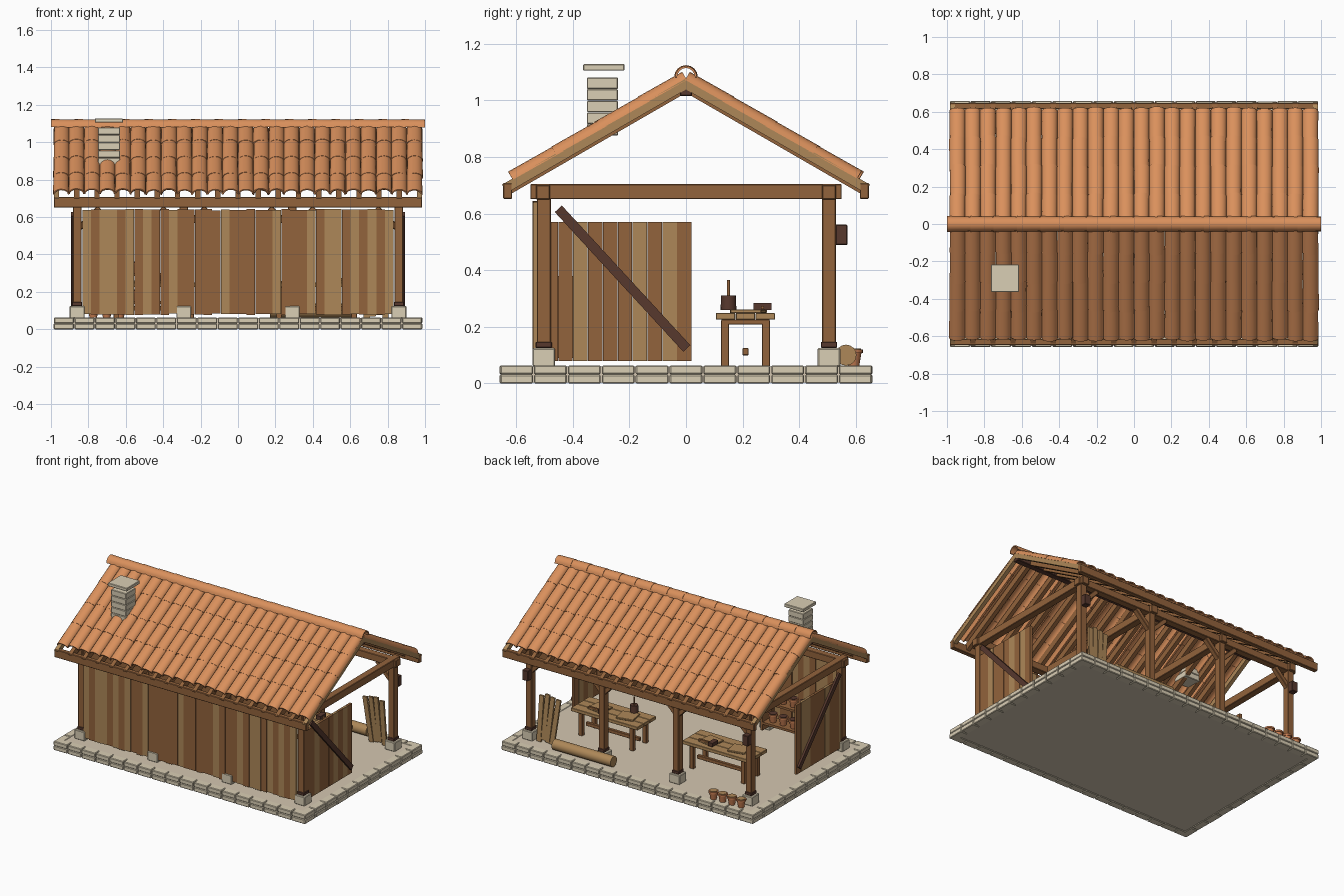
import bpy, bmesh, math, random
from mathutils import Matrix, Vector

random.seed(7)
if "Cube" in bpy.data.objects:
    bpy.data.objects.remove(bpy.data.objects["Cube"])


def material(name, rgb):
    m = bpy.data.materials.new(name)
    m.use_nodes = True
    m.diffuse_color = (*rgb, 1)
    m.node_tree.nodes["Principled BSDF"].inputs["Base Color"].default_value = (*rgb, 1)
    return m


MATS = [material("wood", (0.29, 0.125, 0.045)),
        material("pale wood", (0.42, 0.245, 0.098)),
        material("dark wood", (0.095, 0.04, 0.027)),
        material("stone", (0.7, 0.62, 0.46)),
        material("floor stone", (0.66, 0.57, 0.44)),
        material("roof tile", (0.7, 0.28, 0.107)),
        material("clay", (0.58, 0.21, 0.085))]
WOOD, PALE, DARK, STONE, FLOOR, TILE, CLAY = range(7)


def paint(verts, mat):
    for f in {f for v in verts for f in v.link_faces}:
        f.material_index = mat


def box(bm, c, size, mat=WOOD, rot=(0, 0, 0)):
    r = Matrix.Rotation(rot[2], 4, 'Z') @ Matrix.Rotation(rot[1], 4, 'Y') @ Matrix.Rotation(rot[0], 4, 'X')
    m = Matrix.Translation(c) @ r @ Matrix.Diagonal((*size, 1))
    paint(bmesh.ops.create_cube(bm, size=1, matrix=m)["verts"], mat)


def cone(bm, c, r1, r2, h, mat, axis='Z'):
    m = Matrix.Translation(c) @ (Matrix.Rotation(math.pi / 2, 4, 'Y') if axis == 'X' else Matrix())
    v = bmesh.ops.create_cone(bm, cap_ends=True, segments=16, radius1=r1, radius2=r2, depth=h, matrix=m)
    paint(v["verts"], mat)


def finish(bm, name, bevel=0, smooth=False):
    bmesh.ops.recalc_face_normals(bm, faces=bm.faces[:])
    me = bpy.data.meshes.new(name)
    bm.to_mesh(me)
    bm.free()
    ob = bpy.data.objects.new(name, me)
    bpy.context.collection.objects.link(ob)
    for m in MATS:
        me.materials.append(m)
    if bevel:
        mod = ob.modifiers.new("Bevel", 'BEVEL')
        mod.width, mod.segments = bevel, 1
    if smooth:
        bpy.ops.object.select_all(action='DESELECT')
        ob.select_set(True)
        bpy.context.view_layer.objects.active = ob
        bpy.ops.object.shade_smooth_by_angle(angle=math.radians(40))


def arch(bm, frame, u, s0, s1, w0, w1, h, n0=0, n1=0, t=0.007, seg=8):
    """Thick half-round tile from s0 to s1 in a (u, s, n) frame."""
    rings = []
    for s, w, n in ((s0, w0, n0), (s1, w1, n1)):
        for k in (0, t):
            rings.append([bm.verts.new(frame(u + (w - k) * math.cos(a), s, n + (h - k) * math.sin(a)))
                          for a in (math.pi * i / seg for i in range(seg + 1))])
    a, b, c, d = rings
    quads = [(p[i], p[i + 1], q[i + 1], q[i])
             for p, q in ((a, c), (b, d), (a, b), (c, d)) for i in range(seg)]
    quads += [(a[i], b[i], d[i], c[i]) for i in (0, seg)]
    for q in quads:
        bm.faces.new(q).material_index = TILE


# Stone base: slab and two courses of edging
bm = bmesh.new()
box(bm, (0, 0, 0.032), (1.88, 1.23, 0.056), FLOOR)
finish(bm, "floor_slab")
bm = bmesh.new()
for z in (0.0155, 0.0475):
    for side in (-1, 1):
        for count, half, across, swap in ((18, 0.985, 0.63, False), (11, 0.658, 0.957, True)):
            step = 2 * half / count
            for i in range(count):
                p = -half + step * (i + 0.5)
                o = side * (across + random.uniform(-0.002, 0.001))
                box(bm, (o, p, z) if swap else (p, o, z),
                    (0.055, step - 0.004, 0.031) if swap else (step - 0.004, 0.055, 0.031), STONE)
finish(bm, "edging_stones", 0.004)

# Posts with stone footings, collars and knee braces
POSTS = (-0.86, -0.29, 0.29, 0.86)
feet, posts = bmesh.new(), bmesh.new()
for x in POSTS:
    for y in (-0.502, 0.505):
        box(feet, (x, y, 0.092), (0.08, 0.08, 0.065), STONE)
        box(posts, (x, y, 0.39), (0.046, 0.05, 0.53))
        box(posts, (x, y, 0.136), (0.054, 0.058, 0.022), DARK)
        for d in (-1, 1):
            if y > 0 and abs(x + d * 0.1) < 0.9:
                box(posts, (x + d * 0.06, y, 0.59), (0.03, 0.035, 0.17), WOOD, (0, d * math.pi / 4, 0))
for x in (-0.86, 0.86):
    box(posts, (x, 0.549, 0.525), (0.045, 0.042, 0.072), DARK)
finish(feet, "post_footings", 0.004)
finish(posts, "posts", 0.003)

# Horizontal timbers
bm = bmesh.new()
for y in (-0.505, 0.505):
    box(bm, (0, y, 0.675), (1.8, 0.05, 0.05))
for y in (-0.63, 0.63):
    box(bm, (0, y, 0.68), (1.97, 0.032, 0.056))
for x in POSTS:
    box(bm, (x, 0, 0.677), (0.05, 1.1, 0.053))
box(bm, (0, 0, 1.036), (1.96, 0.042, 0.042), DARK)
finish(bm, "beams", 0.003)

# Roof frame: rafters on both slopes, shallower pale ones at the gable ends
PITCH, APEX = math.radians(30), 1.077


def slope(side):
    c, s = math.cos(PITCH), math.sin(PITCH)
    return lambda u, d, n: Vector((u, side * (d * c + n * s), APEX - d * s + n * c))


bm = bmesh.new()
RAFTERS = 19
for side in (-1, 1):
    for i in range(RAFTERS):
        x = -0.97 + 1.94 * i / (RAFTERS - 1)
        end = i in (0, RAFTERS - 1)
        depth = 0.034 if end else 0.044
        box(bm, slope(side)(x, 0.375, -depth / 2), (0.028, 0.75, depth), PALE if end else WOOD,
            (-side * PITCH, 0, 0))
finish(bm, "rafters")

# Roof tiles in overlapping courses, and the ridge cap
bm = bmesh.new()
COLS, ROWS, LENGTH = 24, 4, 0.705
step = 1.97 / COLS
for side in (-1, 1):
    for c in range(COLS):
        for r in range(ROWS):
            x = -0.985 + step * (c + 0.5) + random.uniform(-0.002, 0.002)
            low = LENGTH * (r + 1) / ROWS + random.uniform(-0.008, 0.004)
            arch(bm, slope(side), x, max(0, LENGTH * r / ROWS - 0.025), low, 0.0415, 0.043, 0.033, -0.006, -0.004)
finish(bm, "roof_tiles", smooth=True)
bm = bmesh.new()
CAPS = 16
for i in range(CAPS):
    x = -1 + 2 * i / CAPS
    arch(bm, lambda u, s, n: Vector((s, u, 1.08 + n)), 0, x, min(1, x + 2 / CAPS + 0.02),
         0.042, 0.039, 0.042, 0.002, -0.001)
finish(bm, "ridge_tiles", smooth=True)

# Chimney: stacked blocks and a raised cap slab
bm = bmesh.new()
for i in range(5):
    box(bm, (-0.69, -0.295, 0.896 + 0.041 * i), (0.117, 0.11, 0.04), STONE)
box(bm, (-0.69, -0.29, 1.116), (0.15, 0.146, 0.023), STONE)
finish(bm, "chimney", 0.003)


# Plank walls: full front wall over the middle posts and two half-width end walls
def plank_mat():
    return random.choice((WOOD, WOOD, PALE))


bm = bmesh.new()
for i in range(36):
    x = -0.832 + 1.664 * (i + 0.5) / 36
    box(bm, (x, -0.53 + random.uniform(-0.004, 0.004), 0.36),
        (0.0455, 0.016, 0.56 + random.uniform(-0.008, 0.008)), plank_mat())
finish(bm, "front_wall")
bm = bmesh.new()
for side in (-1, 1):
    for i in range(10):
        box(bm, (side * 0.87, -0.478 + 0.0525 * i, 0.325), (0.018, 0.051, 0.49), plank_mat())
    box(bm, (side * 0.886, -0.224, 0.37), (0.014, 0.67, 0.034), DARK, (-math.atan2(0.5, 0.46), 0, 0))
finish(bm, "end_walls")

# Work tables with boards on top
for name, cx in (("left_table", 0.42), ("right_table", -0.45)):
    bm = bmesh.new()
    for i in range(3):
        box(bm, (cx, 0.14 + 0.07 * i, 0.237), (0.52, 0.068, 0.024), PALE)
    for x in (-0.2, 0.2):
        box(bm, (cx + x, 0.21, 0.217), (0.03, 0.17, 0.018))
        for y in (0.138, 0.282):
            box(bm, (cx + x, y, 0.142), (0.03, 0.028, 0.165))
    box(bm, (cx, 0.21, 0.112), (0.42, 0.022, 0.025))
    for x, a in ((-0.12, 0.2), (0.1, -0.15)):
        box(bm, (cx + x, 0.22, 0.255), (0.12, 0.11, 0.012), PALE, (0, 0, a))
    finish(bm, name, 0.002)

# Tools: a mug with a stick, and mallet heads with handles
bm = bmesh.new()
cone(bm, (0.3, 0.15, 0.285), 0.028, 0.026, 0.05, DARK)
cone(bm, (0.3, 0.15, 0.335), 0.005, 0.005, 0.06, WOOD)
for x in (0.46, -0.4):
    box(bm, (x, 0.27, 0.272), (0.035, 0.065, 0.025), DARK)
    box(bm, (x + 0.06, 0.27, 0.268), (0.1, 0.012, 0.012), WOOD)
finish(bm, "table_tools", smooth=True)

# Log on the ground
bm = bmesh.new()
cone(bm, (0.4, 0.565, 0.1), 0.037, 0.037, 0.46, PALE, 'X')
finish(bm, "log", smooth=True)

# Spare planks leaning beside the corner post
bm = bmesh.new()
for i in range(4):
    box(bm, (0.67 + 0.038 * i, 0.5 + 0.004 * (i % 2), 0.22 + 0.008 * (i % 3)),
        (0.034, 0.014, 0.32), PALE, (0.06, -0.12 + 0.03 * i, 0))
finish(bm, "leaning_planks")


# Clay pots: a row outside, more on the wall shelf
def pot(bm, x, y, z, fill):
    cone(bm, (x, y, z + 0.024), 0.02, 0.028, 0.048, CLAY)
    cone(bm, (x, y, z + 0.052), 0.033, 0.033, 0.012, CLAY)
    cone(bm, (x, y, z + 0.06), 0.026, 0.026, 0.004, fill)


bm = bmesh.new()
for i in range(4):
    pot(bm, -0.63 - 0.072 * i, 0.592, 0.062, PALE)
for i in range(5):
    for z in (0.15, 0.3):
        pot(bm, -0.38 - 0.08 * i, -0.43, z, DARK)
finish(bm, "clay_pots", smooth=True)

# Wall shelf
bm = bmesh.new()
for z in (0.142, 0.292):
    box(bm, (-0.54, -0.435, z), (0.44, 0.1, 0.016))
for x in (-0.76, -0.32):
    box(bm, (x, -0.435, 0.235), (0.018, 0.1, 0.29))
finish(bm, "wall_shelf")
